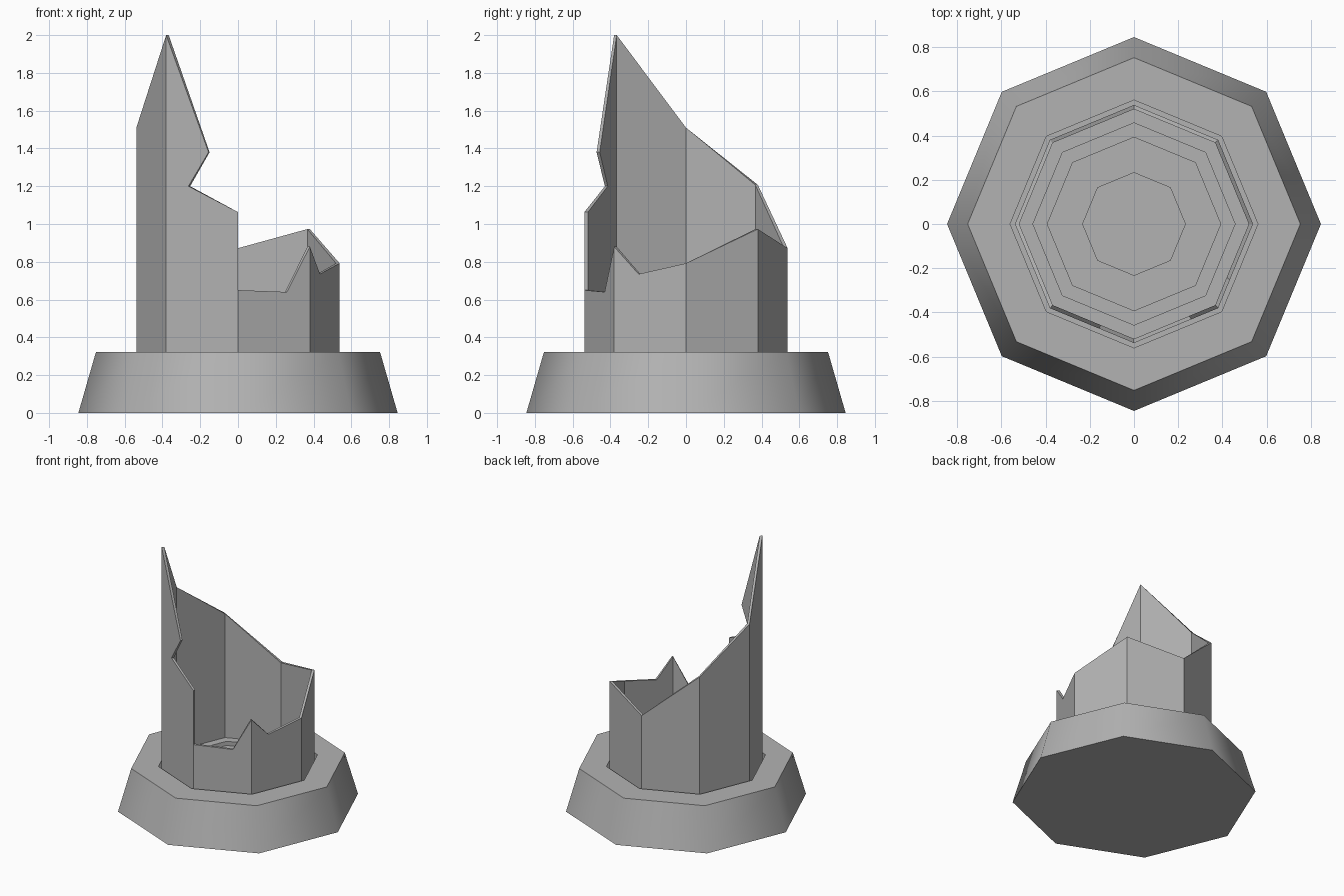
import bpy, bmesh, math

if "Cube" in bpy.data.objects:
    bpy.data.objects.remove(bpy.data.objects["Cube"])

SIDES = 8
grey = bpy.data.materials.new("dark_grey")
grey.diffuse_color = (0.45, 0.45, 0.45, 1)
grey.use_nodes = True
grey.node_tree.nodes["Principled BSDF"].inputs["Base Color"].default_value = grey.diffuse_color


def corner(t, r, z):
    """Point on an octagon outline; t counts corners, fractions lie along a side."""
    k = math.floor(t)
    f = t - k
    a, b = (math.tau * i / SIDES for i in (k, k + 1))
    return (r * ((1 - f) * math.cos(a) + f * math.cos(b)),
            r * ((1 - f) * math.sin(a) + f * math.sin(b)), z)


def finish(bm, name):
    bmesh.ops.recalc_face_normals(bm, faces=bm.faces)
    me = bpy.data.meshes.new(name)
    bm.to_mesh(me)
    bm.free()
    me.materials.append(grey)
    ob = bpy.data.objects.new(name, me)
    bpy.context.collection.objects.link(ob)
    return ob


# Pedestal: tapered octagon with a stepped socket in its top
profile = [(0.845, 0), (0.752, 0.322), (0.56, 0.322), (0.56, 0.26),
           (0.457, 0.26), (0.457, 0.228), (0.392, 0.228), (0.392, 0.196),
           (0.232, 0.196), (0.232, 0.17)]
bm = bmesh.new()
rings = [[bm.verts.new(corner(i, r, z)) for i in range(SIDES)] for r, z in profile]
for lo, hi in zip(rings, rings[1:]):
    for i in range(SIDES):
        j = (i + 1) % SIDES
        bm.faces.new((lo[i], lo[j], hi[j], hi[i]))
bm.faces.new(rings[0][::-1])
bm.faces.new(rings[-1])
base = finish(bm, "pedestal")
bpy.context.view_layer.objects.active = base
base.select_set(True)
bpy.ops.object.shade_smooth_by_angle(angle=math.radians(50))

# Broken tube: thin octagonal wall with a jagged rim (corner position, height)
rim = [(4, 1.51), (5, 2.0), (5.59, 1.38), (5.31, 1.2), (6, 1.063), (6, 0.65),
       (6.68, 0.64), (7, 0.88), (7.34, 0.735), (8, 0.792), (9, 0.973),
       (10, 0.872), (11, 1.207)]
n = len(rim)
ts = [t for t, z in rim]
bm = bmesh.new()
shells = []
for r in (0.538, 0.519):
    top = [bm.verts.new(corner(t, r, z)) for t, z in rim]
    bottom = [bm.verts.new(corner(i, r, 0.26)) for i in range(SIDES)]
    shells.append((top, bottom))
    for k in range(4, 12):
        start = max(i for i in range(n) if ts[i] == k)
        end = max(i for i in range(n) if ts[i] == k + 1) if k < 11 else n
        edge = [top[i % n] for i in range(start, end + 1)]
        bm.faces.new([bottom[k % 8], bottom[(k + 1) % 8]] + edge[::-1])
# Close the rim and the foot between the outer and inner walls
for outer, inner in zip(*shells):
    m = len(outer)
    for i in range(m):
        j = (i + 1) % m
        bm.faces.new((outer[i], outer[j], inner[j], inner[i]))
finish(bm, "broken_tube")
